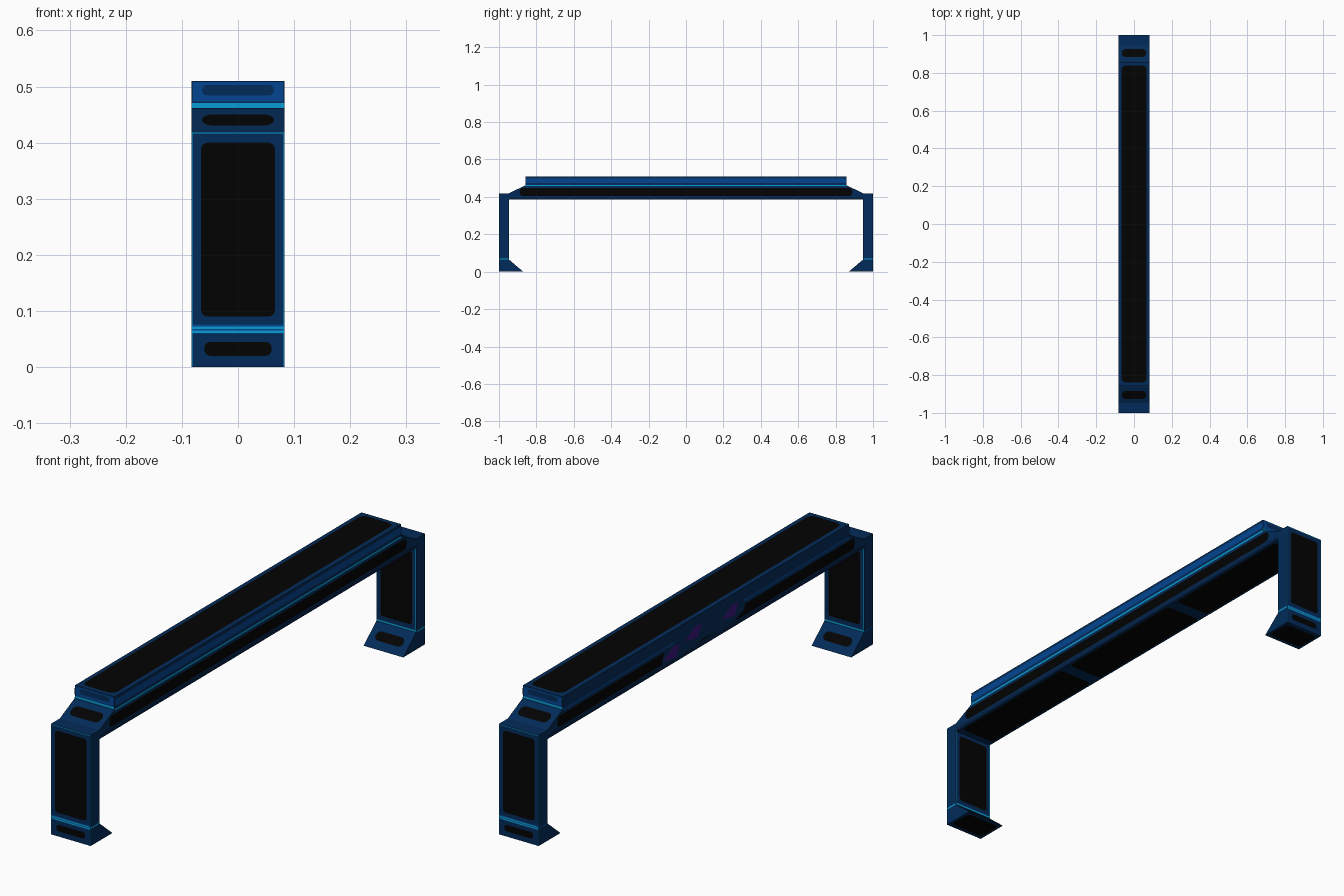
import bpy, bmesh, math
from mathutils import Vector

if "Cube" in bpy.data.objects:
    bpy.data.objects.remove(bpy.data.objects["Cube"])

W = 0.083  # half width in x


def material(name, r, g, b):
    m = bpy.data.materials.new(name)
    m.diffuse_color = (r, g, b, 1)
    m.use_nodes = True
    m.node_tree.nodes["Principled BSDF"].inputs["Base Color"].default_value = m.diffuse_color
    return m


BLACK = material("black", 0.0008, 0.0008, 0.0008)
NAVY = material("navy", 0.0008, 0.024, 0.10)
BLUE = material("blue", 0.001, 0.06, 0.29)
CYAN = material("cyan", 0.003, 0.34, 0.66)
DEEP = material("deep_navy", 0.0008, 0.015, 0.06)
PURPLE = material("purple", 0.05, 0.008, 0.22)


def finish(name, bm, mat):
    me = bpy.data.meshes.new(name)
    bm.to_mesh(me)
    bm.free()
    me.materials.append(mat)
    ob = bpy.data.objects.new(name, me)
    bpy.context.collection.objects.link(ob)
    return ob


def prism(name, profile, mat):
    """Extrude a y-z profile across the full width."""
    bm = bmesh.new()
    f = bm.faces.new([bm.verts.new((-W, y, z)) for y, z in profile])
    ext = bmesh.ops.extrude_face_region(bm, geom=[f])
    bmesh.ops.translate(bm, vec=(2 * W, 0, 0),
                        verts=[v for v in ext["geom"] if isinstance(v, bmesh.types.BMVert)])
    bmesh.ops.recalc_face_normals(bm, faces=bm.faces)
    return finish(name, bm, mat)


def panel(name, centre, normal, v, hu, hv, r, mat, lift=0.001):
    """Flat plate with rounded corners lying on a face."""
    n, v = Vector(normal).normalized(), Vector(v).normalized()
    u = v.cross(n)
    c = Vector(centre) + n * lift
    pts = []
    for i, (su, sv) in enumerate(((1, 1), (-1, 1), (-1, -1), (1, -1))):
        for k in range(5 if r else 1):
            a = math.radians(90 * i + 22.5 * k)
            pts.append(c + u * (su * (hu - r) + r * math.cos(a))
                       + v * (sv * (hv - r) + r * math.sin(a)))
    bm = bmesh.new()
    bm.faces.new([bm.verts.new(p) for p in pts])
    return finish(name, bm, mat)


def strip(name, p0, p1, normal, margin, r, mat, hx=0.066, lift=0.001):
    """Panel spanning the profile edge p0-p1 (y, z), inset by margin."""
    a, b = Vector((0, *p0)), Vector((0, *p1))
    return panel(name, (a + b) / 2, (0, *normal), b - a, hx,
                 (b - a).length / 2 - margin, r, mat, lift)


# Cross beam and raised top slab
prism("beam", [(-0.95, 0.385), (0.95, 0.385), (0.95, 0.418), (0.86, 0.461),
               (-0.86, 0.461), (-0.95, 0.418)], NAVY)
prism("top_slab", [(-0.857, 0.461), (0.857, 0.461), (0.857, 0.51), (-0.857, 0.51)], NAVY)
panel("slab_top_panel", (0, 0, 0.51), (0, 0, 1), (0, 1, 0), 0.067, 0.84, 0.025, BLACK)

# Three panels under the beam
for i in (-1, 0, 1):
    panel("beam_under_panel", (0, i * 0.63, 0.385), (0, 0, -1), (0, 1, 0),
          0.074, 0.29, 0.015, BLACK)

# Long side bands of beam and slab
for sx in (-1, 1):
    n, x, up = (sx, 0, 0), sx * W, (0, 0, 1)
    panel("beam_side_panel", (x, 0, 0.426), n, up, 0.89, 0.021, 0.018, BLACK)
    panel("slab_side_band", (x, 0, 0.487), n, up, 0.857, 0.012, 0, BLUE if sx > 0 else NAVY)
    panel("seam_line", (x, 0, 0.461), n, up, 0.857, 0.0035, 0, CYAN if sx > 0 else BLUE)
    panel("beam_lower_border", (x, 0, 0.393), n, up, 0.945, 0.007, 0, DEEP)

# Legs, feet and end details, repeated at both ends
for s in (-1, 1):
    prism("leg", [(s * 0.947, 0), (s, 0), (s, 0.419), (s * 0.947, 0.419)], NAVY)
    prism("foot_wedge", [(s * 0.87, 0), (s * 0.947, 0), (s * 0.947, 0.065)], NAVY)
    strip("leg_outer_panel", (s, 0.075), (s, 0.415), (s, 0), 0.015, 0.012, BLACK)
    strip("foot_outer_panel", (s, 0.01), (s, 0.055), (s, 0), 0.010, 0.011, BLACK, 0.06)
    strip("foot_band", (s, 0.060), (s, 0.076), (s, 0), 0, 0, BLUE, W, 0.0005)
    for z in (0.063, 0.070):
        strip("foot_band_line", (s, z - 0.0025), (s, z + 0.0025), (s, 0), 0, 0, CYAN, W)
    strip("leg_top_line", (s, 0.416), (s, 0.419), (s, 0), 0, 0, CYAN, W)
    strip("leg_inner_panel", (s * 0.947, 0.075), (s * 0.947, 0.385), (-s, 0), 0.015, 0.012, BLACK)
    strip("leg_inner_band", (s * 0.947, 0.066), (s * 0.947, 0.073), (-s, 0), 0, 0, CYAN, W)
    strip("foot_slope_panel", (s * 0.87, 0), (s * 0.947, 0.065), (-s * 0.065, 0.077),
          0.032, 0.017, BLACK, 0.058)
    strip("foot_sole_panel", (s * 0.88, 0), (s * 0.99, 0), (0, -1), 0.005, 0.015,
          BLACK, 0.073, 0.0005)
    strip("shoulder_panel", (s * 0.95, 0.418), (s * 0.86, 0.461), (s * 0.043, 0.09),
          0.027, 0.02, BLACK, 0.064)
    strip("slab_end_band", (s * 0.857, 0.473), (s * 0.857, 0.508), (s, 0), 0, 0, BLUE, 0.08)
    strip("slab_end_panel", (s * 0.857, 0.484), (s * 0.857, 0.503), (s, 0), 0, 0.009,
          NAVY, 0.064, 0.0015)
    strip("slab_end_line", (s * 0.857, 0.462), (s * 0.857, 0.471), (s, 0), 0, 0, CYAN, W)
    # Bright lines along the vertical edges
    for sx in (-1, 1):
        panel("leg_edge_line", (sx * (W - 0.001), s, 0.21), (0, s, 0), (0, 0, 1),
              0.001, 0.209, 0, CYAN)
        panel("leg_inner_edge_line", (sx * (W - 0.002), s * 0.947, 0.23), (0, -s, 0), (0, 0, 1),
              0.002, 0.155, 0, CYAN)
        panel("leg_side_foot_line", (sx * W, s * 0.974, 0.068), (sx, 0, 0), (0, 0, 1),
              0.026, 0.003, 0, CYAN if sx > 0 else BLUE)


# Irregular painted patch on the left side only
def patch(name, pts, mat, lift):
    bm = bmesh.new()
    f = bm.faces.new([bm.verts.new((-W - lift, y + 0.15, z)) for y, z in pts])
    f.normal_update()
    if f.normal.x > 0:
        f.normal_flip()
    finish(name, bm, mat)


patch("side_patch", [(0.12, 0.40), (-0.02, 0.40), (-0.14, 0.412), (-0.30, 0.40),
                     (-0.38, 0.43), (-0.37, 0.505), (-0.28, 0.47), (-0.15, 0.49),
                     (0.02, 0.465), (0.10, 0.45)], NAVY, 0.002)
for y, z in ((0.05, 0.425), (-0.08, 0.452), (-0.30, 0.45)):
    patch("side_patch_spot", [(y + 0.06, z - 0.01), (y - 0.02, z - 0.022),
                              (y - 0.04, z + 0.02), (y, z + 0.025)], PURPLE, 0.003)
